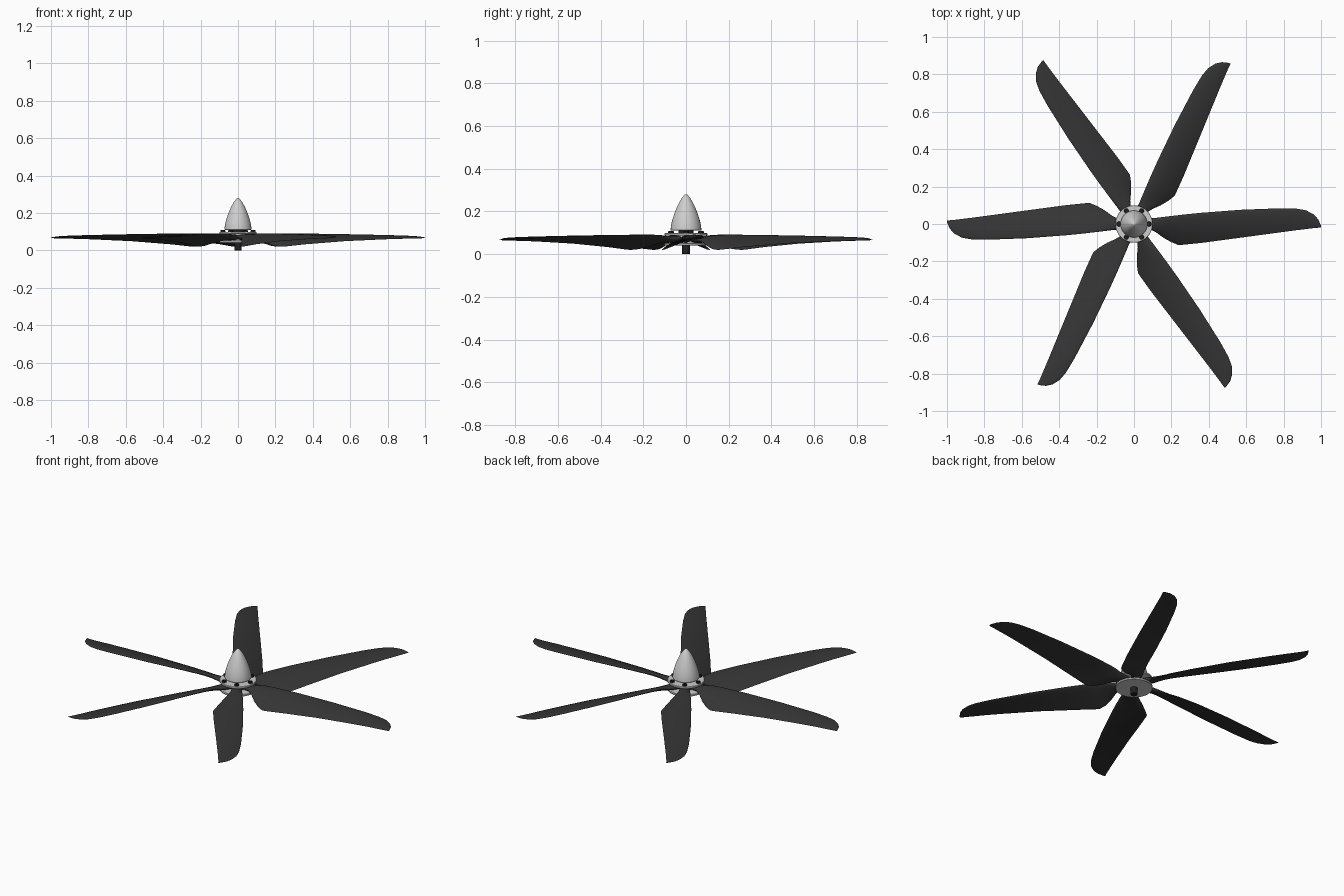
import bpy, bmesh, math
from mathutils import Matrix

if "Cube" in bpy.data.objects:
    bpy.data.objects.remove(bpy.data.objects["Cube"])


def material(name, v):
    m = bpy.data.materials.new(name)
    m.diffuse_color = (v, v, v, 1)
    m.use_nodes = True
    m.node_tree.nodes["Principled BSDF"].inputs["Base Color"].default_value = m.diffuse_color
    return m


CARBON = material("dark carbon", 0.035)
SILVER = material("light silver", 0.62)
BLACK = material("black steel", 0.015)


def finish(name, bm, mat):
    bmesh.ops.recalc_face_normals(bm, faces=bm.faces)
    me = bpy.data.meshes.new(name)
    bm.to_mesh(me)
    bm.free()
    me.materials.append(mat)
    ob = bpy.data.objects.new(name, me)
    bpy.context.collection.objects.link(ob)
    bpy.ops.object.select_all(action='DESELECT')
    ob.select_set(True)
    bpy.context.view_layer.objects.active = ob
    bpy.ops.object.shade_smooth_by_angle(angle=math.radians(40))
    return ob


def loft(bm, rings):
    rows = [[bm.verts.new(p) for p in ring] for ring in rings]
    n = len(rows[0])
    for a, b in zip(rows, rows[1:]):
        for i in range(n):
            bm.faces.new((a[i], a[(i + 1) % n], b[(i + 1) % n], b[i]))
    bm.faces.new(rows[0])
    bm.faces.new(rows[-1])


def lathe(name, profile, mat, x=0, y=0, n=48):
    """Closed turned part from (radius, height) points, bottom to top."""
    bm = bmesh.new()
    loft(bm, [[(x + r * math.cos(2 * math.pi * i / n), y + r * math.sin(2 * math.pi * i / n), z)
               for i in range(n)] for r, z in profile])
    return finish(name, bm, mat)


def disc(name, r, z0, z1, mat, x=0, y=0, n=48, bevel=0.002):
    return lathe(name, [(r - bevel, z0), (r, z0 + bevel), (r, z1 - bevel), (r - bevel, z1)], mat, x, y, n)


# blade stations: x, leading y, leading z, trailing y, trailing z, thickness, roundness
STATIONS = [
    (0.04, 0.028, 0.070, -0.028, 0.070, 0.030, 1),
    (0.09, 0.030, 0.073, -0.030, 0.066, 0.030, 1),
    (0.12, 0.033, 0.080, -0.046, 0.055, 0.028, 0.7),
    (0.16, 0.038, 0.087, -0.075, 0.036, 0.025, 0.3),
    (0.20, 0.043, 0.089, -0.097, 0.023, 0.023, 0),
    (0.237, 0.047, 0.089, -0.112, 0.019, 0.022, 0),
    (0.26, 0.050, 0.089, -0.111, 0.021, 0.021, 0),
    (0.36, 0.060, 0.088, -0.101, 0.032, 0.019, 0),
    (0.57, 0.076, 0.084, -0.073, 0.049, 0.016, 0),
    (0.78, 0.084, 0.079, -0.045, 0.059, 0.013, 0),
    (0.87, 0.082, 0.076, -0.033, 0.062, 0.012, 0),
    (0.92, 0.073, 0.074, -0.027, 0.063, 0.011, 0),
    (0.96, 0.052, 0.072, -0.022, 0.064, 0.009, 0),
    (0.985, 0.025, 0.070, -0.020, 0.065, 0.006, 0),
    (1.0, -0.010, 0.068, -0.019, 0.066, 0.002, 0),
]


def section(x, yl, zl, yt, zt, th, rnd, n=24):
    ring = []
    length = math.hypot(yt - yl, zt - zl)
    ny, nz = (zt - zl) / length, (yl - yt) / length     # upward normal of the chord
    for i in range(n):
        t = 2 * math.pi * i / n
        u = (1 - math.cos(t)) / 2
        oval = math.sqrt(max(u * (1 - u), 0))
        foil = 1.45 * (0.9 * math.sqrt(u) - 0.4 * u - 0.5 * u * u) + 0.03 * u
        half = th * (rnd * oval + (1 - rnd) * foil * 0.85)
        camber = (1 - rnd) * 0.12 * length * u * (1 - u)
        h = camber + (half if math.sin(t) >= 0 else -half)
        ring.append((x, yl + u * (yt - yl) + h * ny, zl + u * (zt - zl) + h * nz))
    return ring


# six twisted blades, each with a bolt through the hub
for k in range(6):
    a = k * math.pi / 3
    bm = bmesh.new()
    loft(bm, [section(*s) for s in STATIONS])
    bm.transform(Matrix.Rotation(a, 4, 'Z'))
    finish(f"blade_{k + 1}", bm, CARBON)
    bx, by = 0.081 * math.cos(a), 0.081 * math.sin(a)
    lathe(f"hub_bolt_{k + 1}", [(0.006, 0.045), (0.006, 0.098), (0.013, 0.098), (0.013, 0.106),
                                (0.011, 0.108), (0.006, 0.108), (0.006, 0.103)], BLACK, bx, by, 16)

# hub: two clamp plates around a core
disc("upper_hub_plate", 0.10, 0.087, 0.099, SILVER)
disc("lower_hub_plate", 0.10, 0.040, 0.052, SILVER)
disc("hub_core", 0.045, 0.050, 0.090, SILVER)

# drive shaft and spinner neck
disc("drive_shaft", 0.019, 0.0, 0.045, BLACK, n=32)
disc("spinner_neck", 0.035, 0.095, 0.114, BLACK, n=32)

# ogive spinner
lathe("spinner", [(0.070, 0.110), (0.072, 0.112), (0.0715, 0.122), (0.068, 0.145), (0.062, 0.168),
                  (0.054, 0.192), (0.044, 0.217), (0.033, 0.240), (0.022, 0.259), (0.012, 0.272),
                  (0.006, 0.278), (0.001, 0.280)], SILVER)
